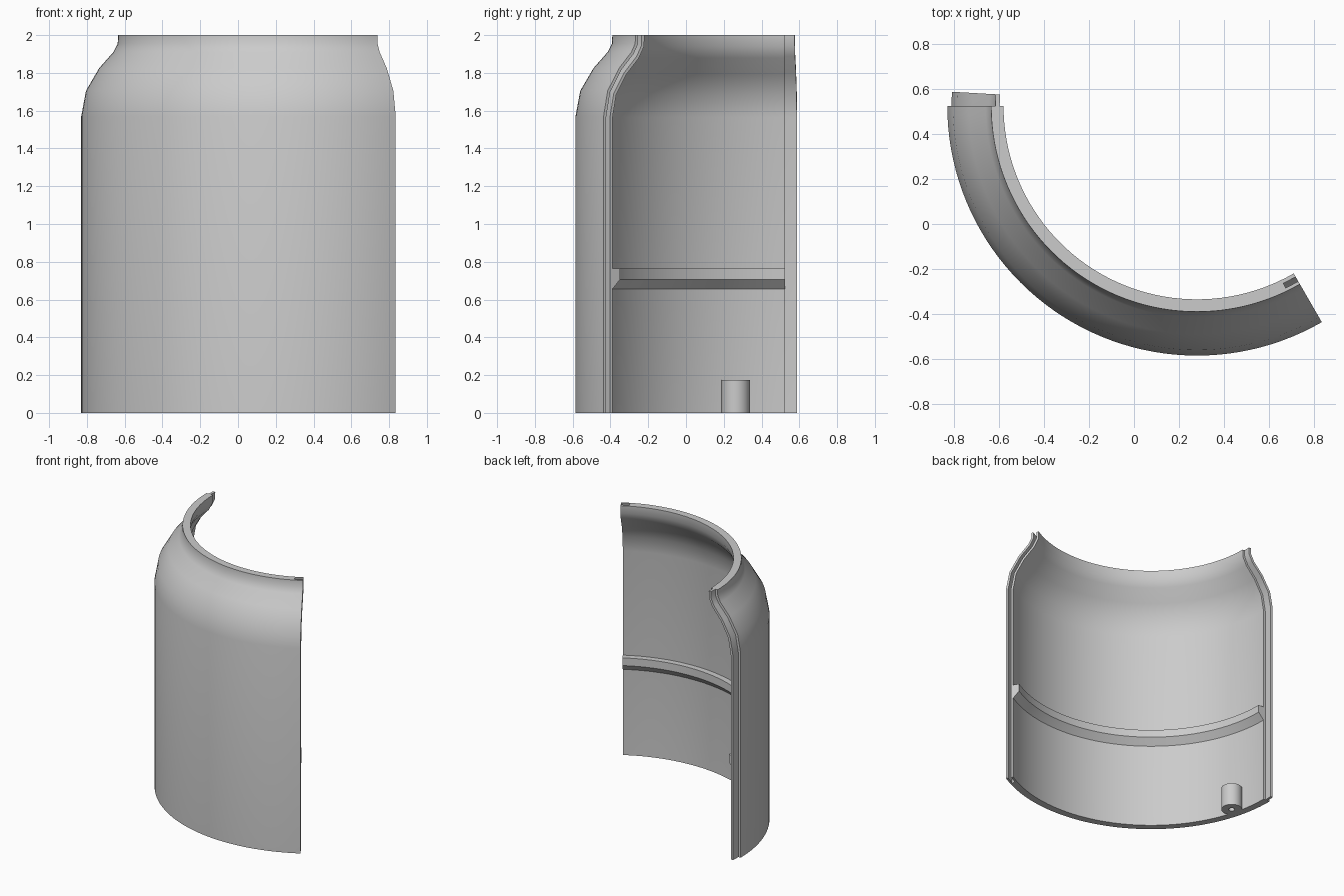
import bpy, bmesh, math
from mathutils import Vector

if "Cube" in bpy.data.objects:
    bpy.data.objects.remove(bpy.data.objects["Cube"], do_unlink=True)

AXIS = Vector((0.28, 0.525, 0))   # centre line of the curved shell
START, END = 180, 300             # the shell covers a third of a turn

grey = bpy.data.materials.new("plain grey")
grey.use_nodes = True
grey.diffuse_color = (0.6, 0.6, 0.6, 1)
grey.node_tree.nodes["Principled BSDF"].inputs["Base Color"].default_value = grey.diffuse_color

# Outer outline of the wall as (radius, height)
OUTLINE = [(1.11, 0), (1.11, 1.57), (1.085, 1.705), (1.015, 1.825),
           (0.94, 1.91), (0.917, 1.955), (0.915, 2)]


def offset(depth, extend=0):
    """Outline moved inward by depth, with mitred corners."""
    pts = [Vector(p) for p in OUTLINE]
    dirs = [(b - a).normalized() for a, b in zip(pts, pts[1:])]
    dirs = [dirs[0]] + dirs + [Vector((0, 1))]
    out = []
    for p, a, b in zip(pts, dirs, dirs[1:]):
        na, nb = Vector((-a.y, a.x)), Vector((-b.y, b.x))
        mid = (na + nb).normalized()
        out.append(p + mid * depth / mid.dot(nb))
    out[0].y, out[-1].y = -extend, 2 + extend
    return out


def band(near, far, extend=0):
    """Closed section between two depths in the wall."""
    return offset(near, extend) + offset(far, extend)[::-1]


def sweep(name, section, start, end, steps, centre=AXIS):
    """Turn a section about a vertical line through the centre."""
    full = end - start >= 360
    bm = bmesh.new()
    rings = []
    for i in range(steps if full else steps + 1):
        a = math.radians(start + (end - start) * i / steps)
        rings.append([bm.verts.new((centre.x + r * math.cos(a),
                                    centre.y + r * math.sin(a), z)) for r, z in section])
    pairs = list(zip(rings, rings[1:]))
    if full:
        pairs.append((rings[-1], rings[0]))
    n = len(section)
    for a, b in pairs:
        for j in range(n - 1 if full else n):
            k = (j + 1) % n
            bm.faces.new((a[j], a[k], b[k], b[j]))
    if full:
        bmesh.ops.remove_doubles(bm, verts=bm.verts, dist=1e-5)
    else:
        bm.faces.new(rings[0])
        bm.faces.new(rings[-1])
    bmesh.ops.recalc_face_normals(bm, faces=bm.faces)
    mesh = bpy.data.meshes.new(name)
    bm.to_mesh(mesh)
    bm.free()
    mesh.materials.append(grey)
    obj = bpy.data.objects.new(name, mesh)
    bpy.context.collection.objects.link(obj)
    return obj


def activate(obj):
    bpy.ops.object.select_all(action='DESELECT')
    obj.select_set(True)
    bpy.context.view_layer.objects.active = obj


# Curved wall with a shoulder and neck
shell = sweep("shell_wall", band(0, 0.055), START, END, 48)

# Groove cut into one end of the wall
cutter = sweep("groove_cutter", band(0.016, 0.039, 0.05), END - 4, END + 2, 3)
cut = shell.modifiers.new("groove", 'BOOLEAN')
cut.operation = 'DIFFERENCE'
cut.solver = 'EXACT'
cut.object = cutter
activate(shell)
bpy.ops.object.modifier_apply(modifier=cut.name)
bpy.data.objects.remove(cutter, do_unlink=True)

# Matching tongue on the other end
tongue = sweep("tongue", band(0.019, 0.038), START - 3.3, START, 2)

# Inner ledge with a sloping underside
ledge = sweep("inner_ledge", [(1.056, 0.655), (1.01, 0.706), (1.01, 0.765), (1.056, 0.765)],
              START, END, 48)

# Screw post with a blind hole, standing against the wall
angle = math.radians(195)
post_centre = AXIS + 1.01 * Vector((math.cos(angle), math.sin(angle), 0))
post = sweep("screw_post", [(0, 0.15), (0.022, 0.15), (0.022, 0), (0.075, 0),
                            (0.075, 0.175), (0, 0.175)], 0, 360, 32, post_centre)

for obj in (shell, tongue, ledge, post):
    activate(obj)
    bpy.ops.object.shade_smooth_by_angle(angle=math.radians(35))
